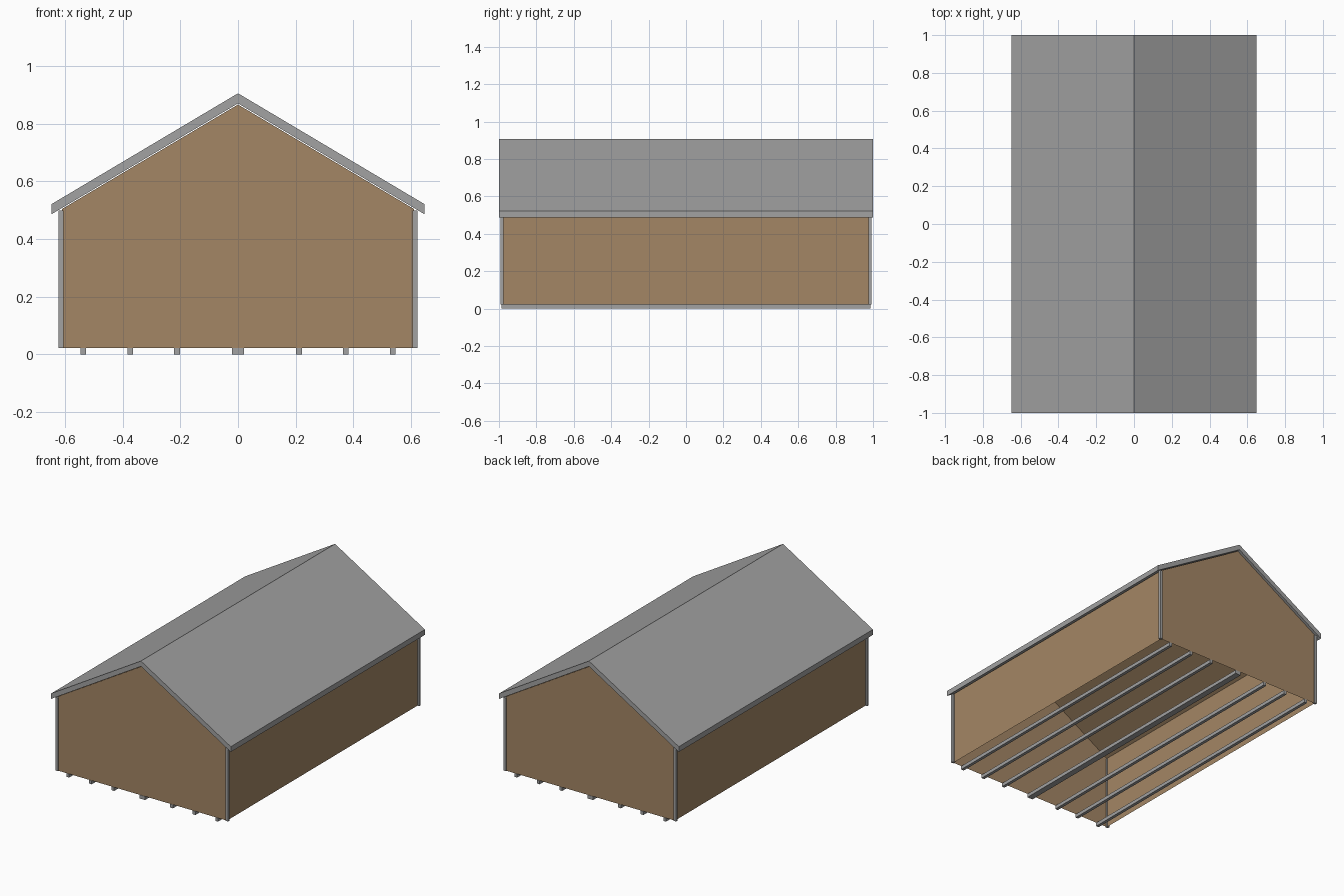
import bpy

if "Cube" in bpy.data.objects:
    bpy.data.objects.remove(bpy.data.objects["Cube"])

def material(name, rgb):
    m = bpy.data.materials.new(name)
    m.diffuse_color = (*rgb, 1)
    m.use_nodes = True
    m.node_tree.nodes["Principled BSDF"].inputs["Base Color"].default_value = m.diffuse_color
    return m

GREY = material("grey metal", (0.36, 0.36, 0.36))
TAN = material("tan siding", (0.37, 0.24, 0.13))

def mesh_object(name, verts, faces, mat):
    me = bpy.data.meshes.new(name)
    me.from_pydata(verts, [], faces)
    me.materials.append(mat)
    ob = bpy.data.objects.new(name, me)
    bpy.context.collection.objects.link(ob)
    return ob

def extrude_y(name, profile, y, mat, open_edge=None):
    """Extrude an xz profile (clockwise from the front) between -y and y."""
    n = len(profile)
    verts = [(x, s * y, z) for s in (-1, 1) for x, z in profile]
    faces = [tuple(reversed(range(n))), tuple(range(n, 2 * n))]
    for i in range(n):
        if i != open_edge:
            j = (i + 1) % n
            faces.append((i, j, n + j, n + i))
    return mesh_object(name, verts, faces, mat)

def box(name, x, y, z, mat):
    return extrude_y_at(name, x, y, z, mat)

def extrude_y_at(name, x, y, z, mat):
    half = (y[1] - y[0]) / 2
    ob = extrude_y(name, [(x[0], z[0]), (x[0], z[1]), (x[1], z[1]), (x[1], z[0])], half, mat)
    ob.location.y = (y[0] + y[1]) / 2
    return ob

BASE = 0.023

# Gabled shell of the building, open underneath
extrude_y("walls", [(-0.61, BASE), (-0.61, 0.505), (0, 0.867), (0.61, 0.505), (0.61, BASE)],
          0.985, TAN, open_edge=4)

# Folded roof slab with vertical eaves
extrude_y("roof", [(-0.648, 0.486), (-0.648, 0.521), (0, 0.906),
                   (0.648, 0.521), (0.648, 0.486), (0, 0.871)], 1.0, GREY)

# Corner trim posts
for sx in (-1, 1):
    for sy in (-1, 1):
        box("corner_post", sorted((sx * 0.605, sx * 0.623)),
            sorted((sy * 0.976, sy * 0.992)), (BASE, 0.5), GREY)

# Floor runners: wide one in the middle, three narrow ones each side
box("centre_runner", (-0.02, 0.02), (-0.987, 0.987), (0, BASE), GREY)
for sx in (-1, 1):
    for x in (0.212, 0.374, 0.537):
        box("runner", (sx * x - 0.01, sx * x + 0.01), (-0.987, 0.987), (0, BASE), GREY)
